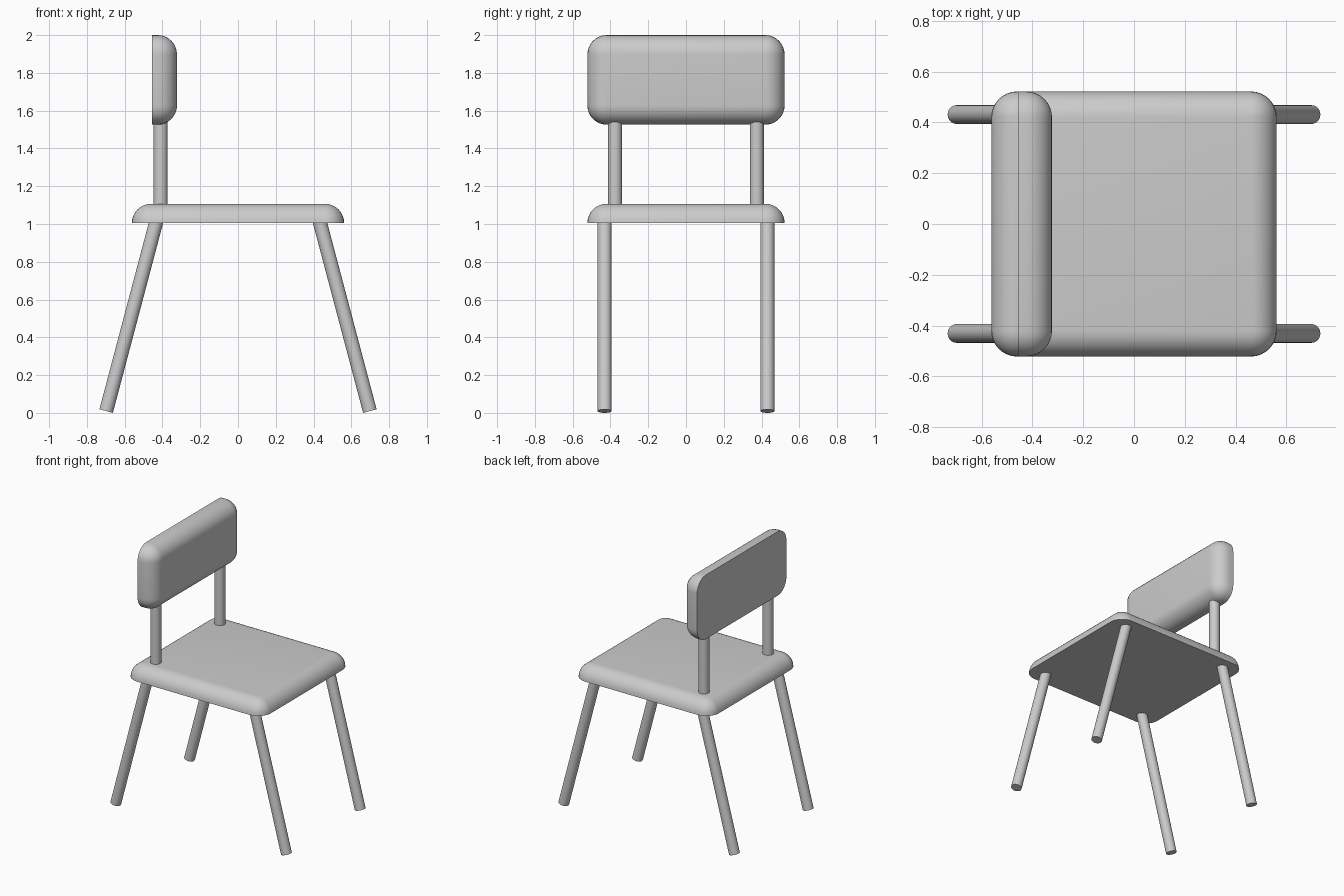
import bpy, bmesh, math
from mathutils import Matrix, Vector

if "Cube" in bpy.data.objects:
    bpy.data.objects.remove(bpy.data.objects["Cube"])

R = 0.102    # cushion edge radius
TUBE = 0.037  # leg and post radius


def finish(name, bm, matrix=Matrix()):
    bm.transform(matrix)
    bmesh.ops.recalc_face_normals(bm, faces=bm.faces)
    mesh = bpy.data.meshes.new(name)
    bm.to_mesh(mesh)
    bm.free()
    ob = bpy.data.objects.new(name, mesh)
    bpy.context.collection.objects.link(ob)
    bpy.ops.object.select_all(action='DESELECT')
    bpy.context.view_layer.objects.active = ob
    ob.select_set(True)
    bpy.ops.object.shade_smooth_by_angle(angle=math.radians(35))
    return ob


def cushion(name, hx, hy, height, matrix, seg=8):
    """Slab with a flat base and spherically rounded sides and top."""
    bm = bmesh.new()
    straight = height - R
    layers = [(R, 0.0)] if straight > 0.005 else []
    for k in range(seg + 1):
        a = math.pi / 2 * k / seg
        layers.append((R * math.cos(a), straight + R * math.sin(a)))
    rings = []
    for r, z in layers:
        ring = []
        for q, (sx, sy) in enumerate([(1, 1), (-1, 1), (-1, -1), (1, -1)]):
            for i in range(seg + 1):
                a = math.pi / 2 * (q + i / seg)
                ring.append(bm.verts.new((sx * (hx - R) + r * math.cos(a),
                                          sy * (hy - R) + r * math.sin(a), z)))
        rings.append(ring)
    n = len(rings[0])
    for lo, hi in zip(rings, rings[1:]):
        for i in range(n):
            j = (i + 1) % n
            bm.faces.new((lo[i], lo[j], hi[j], hi[i]))
    bm.faces.new(rings[0][::-1])
    bm.faces.new(rings[-1])
    bmesh.ops.remove_doubles(bm, verts=bm.verts, dist=1e-5)
    return finish(name, bm, matrix)


def tube(name, start, end):
    start, end = Vector(start), Vector(end)
    d = end - start
    bm = bmesh.new()
    bmesh.ops.create_cone(bm, cap_ends=True, segments=32, radius1=TUBE,
                          radius2=TUBE, depth=d.length)
    rot = d.to_track_quat('Z', 'Y').to_matrix().to_4x4()
    return finish(name, bm, Matrix.Translation((start + end) / 2) @ rot)


# Seat: flat underside, rounded top
cushion("seat", 0.562, 0.522, R, Matrix.Translation((0, 0, 1.005)))

# Backrest: the same slab stood up, flat side to the back (-x)
stand = Matrix(((0, 0, 1, -0.456), (1, 0, 0, 0), (0, 1, 0, 1.763), (0, 0, 0, 1)))
cushion("backrest", 0.522, 0.237, 0.133, stand)

# Splayed legs and upright back posts
for sy, side in ((-1, "right"), (1, "left")):
    for sx, end in ((-1, "back"), (1, "front")):
        tube(f"{end}_{side}_leg", (sx * 0.698, sy * 0.431, 0.0096),
             (sx * 0.432, sy * 0.431, 1.015))
    tube(f"{side}_back_post", (-0.41, sy * 0.375, 1.09), (-0.41, sy * 0.375, 1.55))
